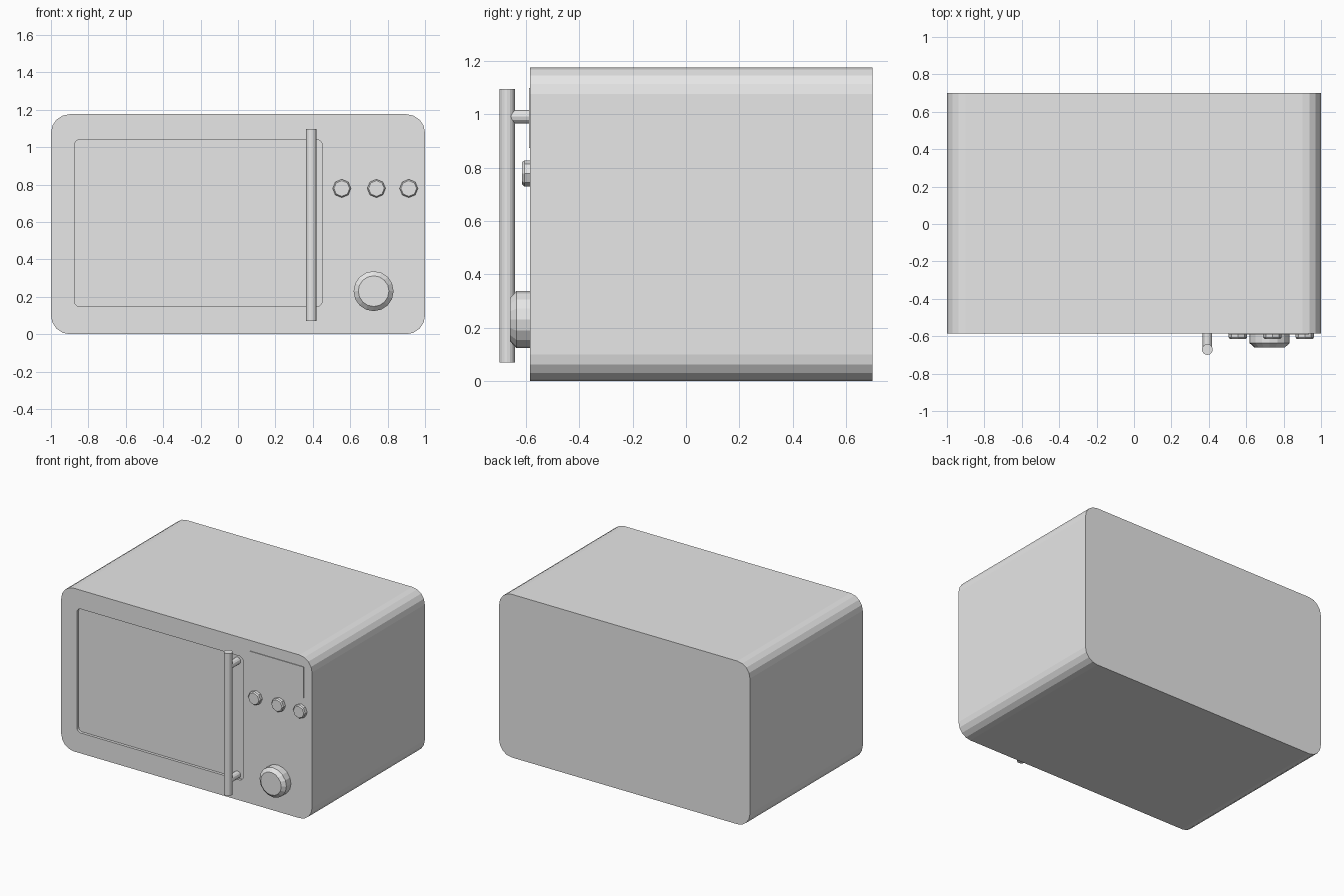
import bpy
import bmesh
from math import sin, cos, pi

cube = bpy.data.objects.get("Cube")
if cube:
    bpy.data.objects.remove(cube, do_unlink=True)

grey = bpy.data.materials.new("light_grey")
grey.use_nodes = True
grey.diffuse_color = (0.8, 0.8, 0.8, 1)
grey.node_tree.nodes["Principled BSDF"].inputs["Base Color"].default_value = (0.8, 0.8, 0.8, 1)

FRONT, BACK = -0.585, 0.70


def loft(name, loops):
    """Skin equal-length loops of points and cap both ends."""
    bm = bmesh.new()
    rings = [[bm.verts.new(p) for p in loop] for loop in loops]
    for a, b in zip(rings, rings[1:]):
        for i in range(len(a)):
            j = (i + 1) % len(a)
            bm.faces.new((a[i], a[j], b[j], b[i]))
    bm.faces.new(rings[0])
    bm.faces.new(rings[-1])
    bmesh.ops.recalc_face_normals(bm, faces=bm.faces)
    mesh = bpy.data.meshes.new(name)
    bm.to_mesh(mesh)
    bm.free()
    mesh.materials.append(grey)
    obj = bpy.data.objects.new(name, mesh)
    bpy.context.collection.objects.link(obj)
    return obj


def rounded_rect(x0, x1, z0, z1, r, y, steps=4):
    centres = [(x1 - r, z1 - r), (x0 + r, z1 - r), (x0 + r, z0 + r), (x1 - r, z0 + r)]
    return [(cx + r * cos(a), y, cz + r * sin(a))
            for q, (cx, cz) in enumerate(centres)
            for a in [(q + k / steps) * pi / 2 for k in range(steps + 1)]]


def turned(name, x, z, sides, rings):
    """Round part along y; rings are (radius, y) pairs."""
    turns = [2 * pi * i / sides for i in range(sides)]
    return loft(name, [[(x + r * cos(a), y, z + r * sin(a)) for a in turns] for r, y in rings])


# Case with a shallow recessed door window
window = (-0.875, 0.45, 0.147, 1.04, 0.03)
case = (-1, 1, 0, 1.176, 0.1)
loft("case", [rounded_rect(*case, BACK), rounded_rect(*case, FRONT),
              rounded_rect(*window, FRONT), rounded_rect(*window, FRONT + 0.02)])

# Thin display plate
bar = (0.505, 0.935, 0.875, 1.10)
loft("display", [[(x, y, z) for x, z in ((bar[0], bar[2]), (bar[1], bar[2]),
                                        (bar[1], bar[3]), (bar[0], bar[3]))]
                 for y in (FRONT + 0.005, FRONT - 0.005)])

# Door handle bar and its two standoffs
bar_x, bar_y, bar_r = 0.392, -0.671, 0.029
turns = [2 * pi * i / 16 for i in range(16)]
loft("handle_bar", [[(bar_x + bar_r * cos(a), bar_y + bar_r * sin(a), z) for a in turns]
                    for z in (0.07, 1.096)])
for name, z in (("upper", 0.992), ("lower", 0.172)):
    turned(name + "_handle_standoff", bar_x, z, 12, [(0.025, FRONT + 0.02), (0.025, bar_y)])

# Row of octagonal buttons
for name, x in (("inner", 0.555), ("middle", 0.74), ("outer", 0.913)):
    turned(name + "_button", x, 0.779, 8,
           [(0.049, FRONT + 0.005), (0.049, FRONT - 0.022), (0.042, FRONT - 0.03)])

# Timer knob with a chamfered rim
turned("timer_knob", 0.725, 0.23, 16,
       [(0.107, FRONT + 0.005), (0.107, -0.637), (0.082, -0.66)])
